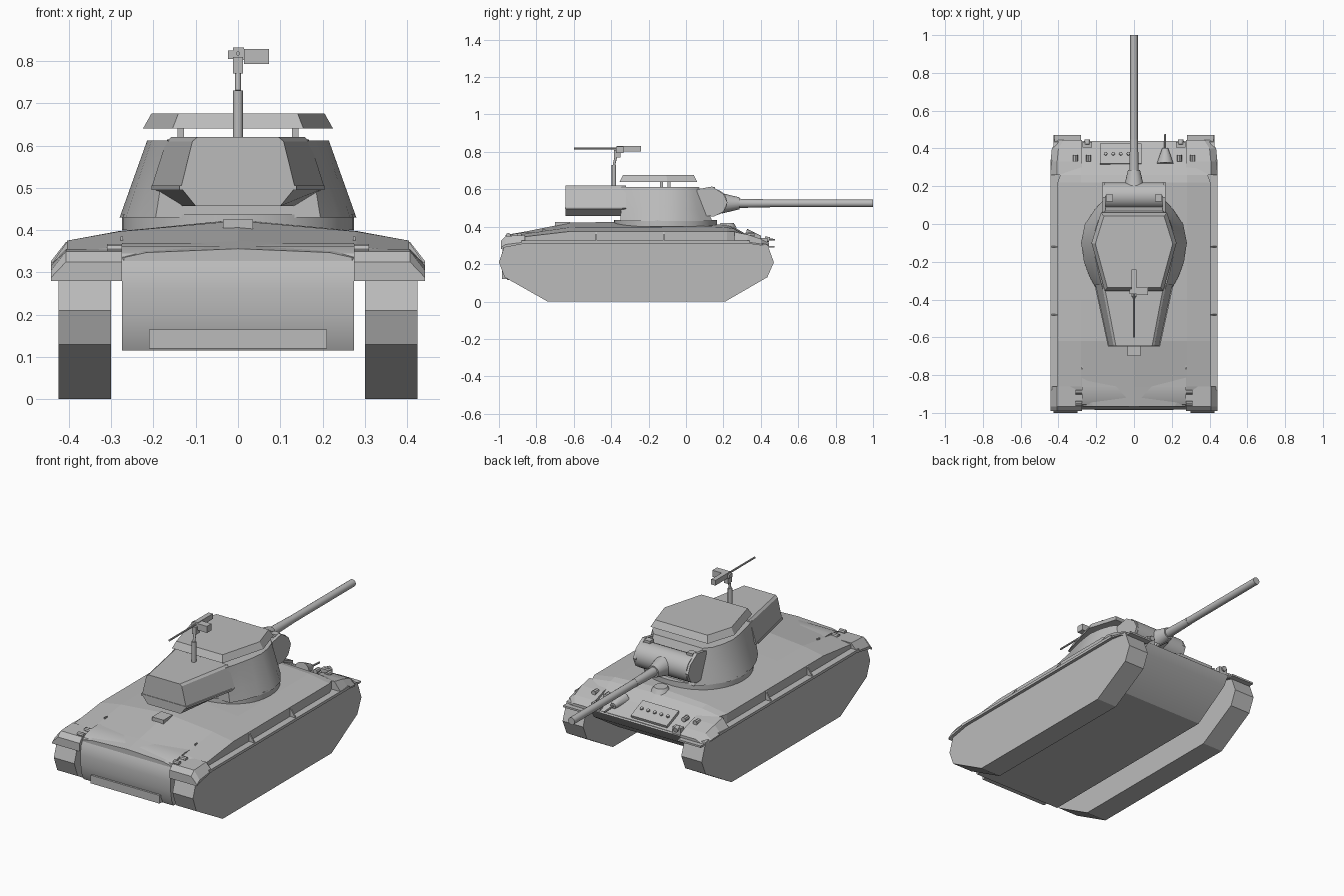
import bpy, bmesh, math
from mathutils import Vector, Matrix

grey = bpy.data.materials.new("armour_grey")
grey.diffuse_color = (0.5, 0.5, 0.5, 1)


def finish(name, bm, smooth=None):
    bmesh.ops.recalc_face_normals(bm, faces=bm.faces)
    me = bpy.data.meshes.new(name)
    bm.to_mesh(me)
    bm.free()
    me.materials.append(grey)
    ob = bpy.data.objects.new(name, me)
    bpy.context.collection.objects.link(ob)
    if smooth:
        bpy.ops.object.select_all(action='DESELECT')
        bpy.context.view_layer.objects.active = ob
        ob.select_set(True)
        bpy.ops.object.shade_smooth_by_angle(angle=math.radians(smooth))
    return ob


def loft(name, rings, smooth=None, sides=(1,)):
    """Skin matching closed rings and cap both ends; sides (1, -1) adds a mirrored copy."""
    bm = bmesh.new()
    for s in sides:
        vs = [[bm.verts.new((s * x, y, z)) for x, y, z in r] for r in rings]
        n = len(rings[0])
        for a, b in zip(vs, vs[1:]):
            for i in range(n):
                j = (i + 1) % n
                bm.faces.new((a[i], a[j], b[j], b[i]))
        bm.faces.new(vs[0])
        bm.faces.new(vs[-1])
    return finish(name, bm, smooth)


def prism(name, x0, x1, profile, sides=(1,), smooth=None):
    return loft(name, [[(x, y, z) for y, z in profile] for x in (x0, x1)], smooth, sides)


def box(name, x0, x1, y0, y1, z0, z1, sides=(1,)):
    return prism(name, x0, x1, [(y0, z0), (y1, z0), (y1, z1), (y0, z1)], sides)


def rod(name, p, q, r0, r1=None, seg=16, sides=(1,)):
    """Round bar or cone between two points."""
    bm = bmesh.new()
    for s in sides:
        a, b = Vector((s * p[0], *p[1:])), Vector((s * q[0], *q[1:]))
        d = b - a
        m = Matrix.Translation((a + b) / 2) @ d.to_track_quat('Z', 'Y').to_matrix().to_4x4()
        bmesh.ops.create_cone(bm, cap_ends=True, segments=seg, radius1=r0,
                              radius2=r0 if r1 is None else r1, depth=d.length, matrix=m)
    return finish(name, bm, 40 if seg > 8 else None)


def mirrored(half):
    """Complete a half outline, given from +x side, into a closed ring."""
    return half + [(-x, y, z) for x, y, z in reversed(half) if x > 1e-4]


BOTH = (1, -1)

# running gear
prism("track", 0.30, 0.425, [(-1.0, 0.21), (-0.97, 0.13), (-0.74, 0), (0.21, 0), (0.435, 0.13),
      (0.47, 0.21), (0.435, 0.305), (0.36, 0.32), (-0.88, 0.32), (-0.97, 0.30)], BOTH)

# lower hull with rounded tail
prism("lower_hull", -0.275, 0.275, [(-0.955, 0.115), (0.20, 0.115), (0.41, 0.25), (0.44, 0.30),
      (0.33, 0.345), (-0.86, 0.37), (-0.92, 0.362), (-0.955, 0.345), (-0.975, 0.31),
      (-0.983, 0.26), (-0.98, 0.20), (-0.972, 0.15)], smooth=30)
box("tail_lip", -0.21, 0.21, -0.985, -0.95, 0.12, 0.165)

# upper hull: (y, edge x, edge z, shoulder z, centre z)
deck = [(-0.965, 0.27, 0.335, 0.347, 0.356), (-0.86, 0.405, 0.347, 0.362, 0.374),
        (-0.62, 0.405, 0.375, 0.397, 0.422), (-0.40, 0.405, 0.375, 0.398, 0.425),
        (0.22, 0.405, 0.375, 0.396, 0.410), (0.26, 0.39, 0.373, 0.388, 0.396),
        (0.33, 0.385, 0.342, 0.346, 0.355), (0.43, 0.27, 0.305, 0.306, 0.308)]
loft("upper_hull", [mirrored([(0, y, c), (min(0.28, e * 0.8), y, m), (e, y, z), (e, y, 0.30), (0, y, 0.30)])
                    for y, e, z, m, c in deck])


# fenders and the mud guards at both ends: (y, outer x, bottom z, top z)
def guard(name, sections):
    loft(name, [[(0.275, y, b), (o, y, b), (o, y, max(b + 0.008, t - 0.045)), (o - 0.035, y, t), (0.275, y, t)]
                for y, o, b, t in sections], None, BOTH)


box("fender", 0.39, 0.442, -0.88, 0.34, 0.31, 0.325, BOTH)
guard("rear_guard", [(-0.86, 0.442, 0.31, 0.355), (-0.965, 0.442, 0.29, 0.35), (-0.99, 0.442, 0.28, 0.325)])
guard("front_guard", [(0.26, 0.442, 0.31, 0.372), (0.33, 0.442, 0.31, 0.358), (0.40, 0.435, 0.30, 0.335),
                      (0.445, 0.405, 0.288, 0.312)])
box("front_flap", 0.28, 0.42, 0.435, 0.472, 0.288, 0.298, BOTH)
for i, y in enumerate((-0.48, -0.12)):
    loft(f"fender_bracket_{i}", [[(0.40, yy, 0.32), (0.441, yy, 0.32), (0.405, yy, 0.372), (0.40, yy, 0.372)]
                                 for yy in (y - 0.004, y + 0.004)], None, BOTH)
# tail fittings
for i, y in enumerate((-0.95, -0.89)):
    rod(f"tail_hook_{i}", (0.275, y, 0.355), (0.31, y, 0.355), 0.012, seg=8, sides=BOTH)
box("tail_latch", 0.272, 0.278, -0.77, -0.75, 0.36, 0.385, BOTH)
box("deck_filler", -0.035, 0.035, -0.70, -0.62, 0.40, 0.425)

# turret ring and smooth cast body: half outlines from front to back
rod("turret_ring", (0, -0.11, 0.40), (0, -0.11, 0.437), 0.275, seg=40)
base = [(0.15, 0.14), (0.205, 0.08), (0.26, 0.0), (0.28, -0.10), (0.265, -0.20), (0.235, -0.28), (0.195, -0.35)]
roof = [(0.15, 0.07), (0.185, 0.03), (0.205, -0.03), (0.215, -0.10), (0.205, -0.18), (0.185, -0.27), (0.165, -0.345)]
rings = []
for t in (0, 0.35, 0.7, 1):
    rings.append(mirrored([(a[0] + (b[0] - a[0]) * t, a[1] + (b[1] - a[1]) * t, 0.43 + 0.182 * t)
                           for a, b in zip(base, roof)]))
loft("turret_body", rings, 35)

# bustle at the back: (y, roof x, waist x, keel x)
bustle = [(-0.32, 0.170, 0.205, 0.135), (-0.645, 0.108, 0.135, 0.10)]
loft("turret_bustle", [mirrored([(r - 0.012, y, 0.62), (r, y, 0.61), (w, y, 0.50), (k, y, 0.457)])
                       for y, r, w, k in bustle])
loft("bustle_rim", [mirrored([(w + 0.003, y, 0.506), (w + 0.003, y, 0.495)])
                    for y, w in ((-0.34, 0.202), (-0.648, 0.135))])

# raised roof shield on short posts
plan = [(0.175, 0.06), (0.225, -0.10), (0.155, -0.355)]
loft("roof_shield", [mirrored([(x * k, -0.15 + (y + 0.15) * k, z) for x, y in plan])
                     for z, k in ((0.64, 1), (0.676, 0.91))])
for i, y in enumerate((-0.13, -0.09)):
    box(f"shield_post_{i}", 0.128, 0.143, y - 0.008, y + 0.008, 0.605, 0.645, BOTH)

# gun mount and barrel
rod("gun_mantlet", (-0.155, 0.15, 0.53), (0.155, 0.15, 0.53), 0.07, seg=24)
prism("mantlet_cheek", 0.15, 0.168, [(0.06, 0.46), (0.15, 0.455), (0.20, 0.48), (0.222, 0.53), (0.20, 0.575),
                                     (0.14, 0.615), (0.06, 0.60)], BOTH)
for i, x in enumerate((-0.13, 0.13)):
    box(f"mantlet_hinge_{i}", x - 0.018, x + 0.018, 0.12, 0.155, 0.59, 0.613)
rod("gun_collar", (0, 0.19, 0.525), (0, 0.285, 0.525), 0.055, 0.032, seg=20)
rod("gun_sleeve", (0, 0.27, 0.525), (0, 0.45, 0.525), 0.025, 0.021)
rod("gun_barrel", (0, 0.44, 0.525), (0, 1.0, 0.525), 0.020)

# machine gun on the roof
rod("pintle_post", (0, -0.385, 0.61), (0, -0.385, 0.73), 0.012, seg=12)
rod("pintle_neck", (0, -0.385, 0.73), (0, -0.375, 0.775), 0.007, seg=12)
box("pintle_cradle", -0.012, 0.012, -0.385, -0.35, 0.77, 0.81)
box("machine_gun_body", -0.012, 0.014, -0.37, -0.24, 0.803, 0.832)
box("ammunition_box", 0.014, 0.073, -0.375, -0.335, 0.793, 0.829)
box("feed_block", -0.024, -0.01, -0.37, -0.345, 0.805, 0.825)
rod("machine_gun_barrel", (0, -0.60, 0.818), (0, -0.36, 0.818), 0.005, seg=8)

# glacis hatch plate with a row of bolts
prism("glacis_hatch", -0.18, 0.04, [(0.315, 0.355), (0.42, 0.313), (0.425, 0.327), (0.32, 0.371)])
for i in range(5):
    x = -0.15 + i * 0.04
    rod(f"hatch_bolt_{i}", (x, 0.368, 0.342), (x, 0.374, 0.357), 0.009, seg=8)

# headlamps, lifting eyes and bow gun
box("headlamp_block", 0.222, 0.272, 0.405, 0.435, 0.30, 0.34, BOTH)
rod("headlamp", (0.247, 0.42, 0.335), (0.247, 0.446, 0.33), 0.014, seg=12, sides=BOTH)
for i, x in enumerate((0.24, 0.31)):
    rod(f"lifting_eye_{i}", (x, 0.33, 0.355), (x, 0.365, 0.355), 0.013, seg=8, sides=BOTH)
rod("bow_gun_mount", (0.165, 0.32, 0.345), (0.165, 0.40, 0.335), 0.045, 0.016, seg=16)
rod("bow_gun_barrel", (0.165, 0.39, 0.336), (0.165, 0.475, 0.330), 0.005, seg=8)
rod("driver_dome", (0, 0.22, 0.395), (0, 0.22, 0.42), 0.05, 0.035, seg=16)
